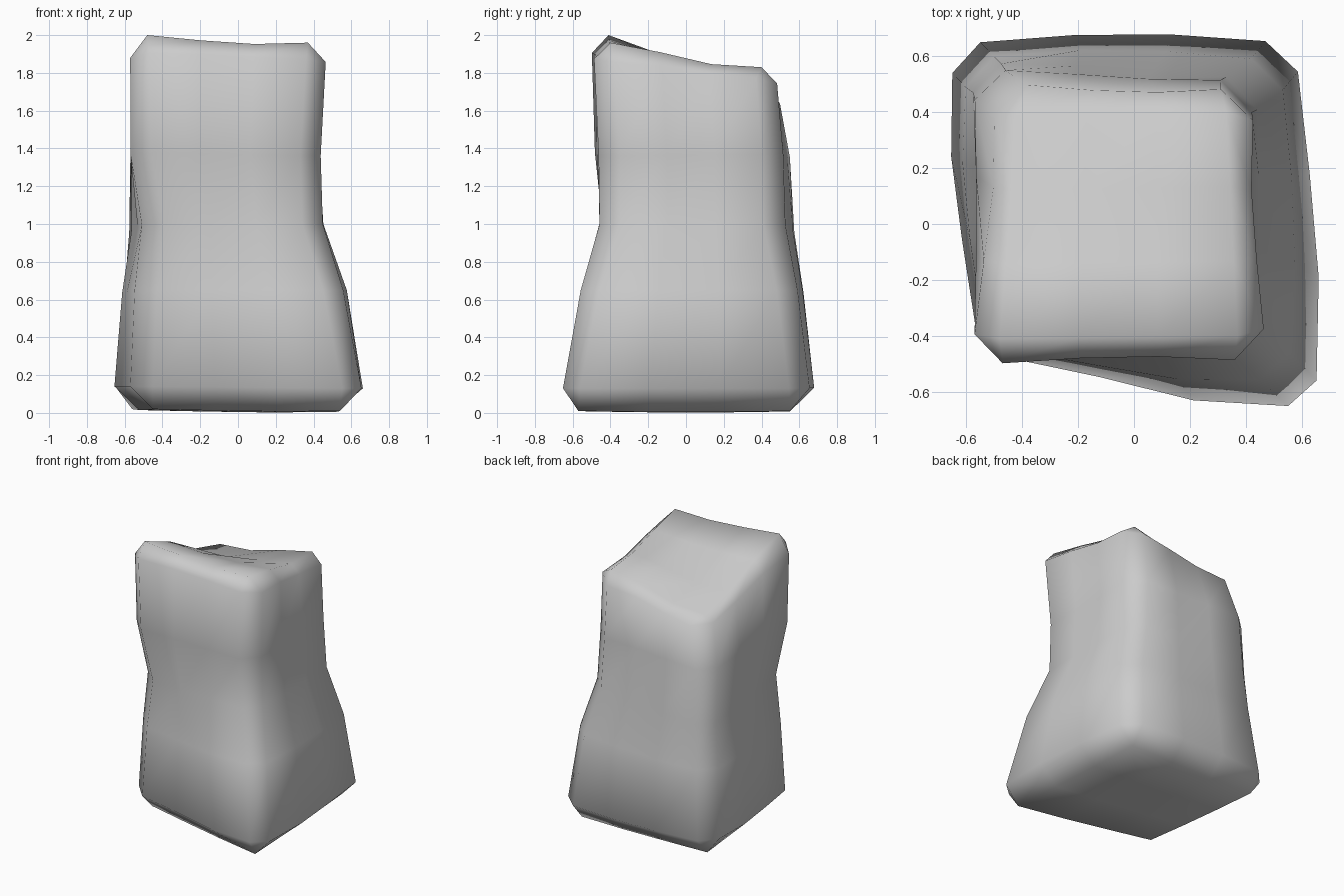
import bpy, bmesh
from mathutils import Vector

if "Cube" in bpy.data.objects:
    bpy.data.objects.remove(bpy.data.objects["Cube"])

C = 0.11  # chamfer width along the edges
# Four upright edges, bottom to top, counter-clockwise from front left
EDGES = [
    [(-.56, -.46, .14), (-.54, -.44, .65), (-.50, -.44, 1.0), (-.57, -.485, 1.38), (-.58, -.50, 1.91)],
    [(.66, -.67, .13), (.56, -.57, .65), (.45, -.46, 1.0), (.44, -.46, 1.36), (.47, -.485, 1.87)],
    [(.58, .655, .13), (.53, .59, .65), (.44, .52, 1.0), (.42, .51, 1.37), (.42, .48, 1.76)],
    [(-.66, .65, .14), (-.61, .60, .63), (-.585, .58, .95), (-.57, .555, 1.35), (-.49, .50, 1.62)],
]
BULGE = [.025, .025, .005, -.005, -.015]
TOP = [(-.48, -.41, 2.0), (.37, -.40, 1.96), (.33, .40, 1.83), (-.42, .39, 1.69)]
BOTTOM = [(-.45, -.36, .02), (.54, -.57, .01), (.47, .55, .01), (-.56, .55, .02)]


def ease(t):
    return t * t * (3 - 2 * t)


bm = bmesh.new()


def ring(level):
    """Closed ring of four sides, four points each, with chamfered corners."""
    pts = []
    for k in range(4):
        a, b = Vector(EDGES[k][level]), Vector(EDGES[(k + 1) % 4][level])
        d = (b - a).normalized()
        out = Vector((d.y, -d.x, 0))
        a, b = a + d * C, b - d * C
        for i in range(4):
            p = a.lerp(b, ease(i / 3))
            if i in (1, 2):
                # keep points evenly spaced along the side, eased across it
                q = a.lerp(b, i / 3)
                if k % 2:
                    p.y = q.y
                else:
                    p.x = q.x
                p += out * BULGE[level]
            pts.append(bm.verts.new(p))
    return pts


def cap(corners, outer, sag):
    """4 x 4 patch closing one end, stitched to the outer ring."""
    c = [Vector(p) for p in corners]
    g = {}
    for i in range(4):
        for j in range(4):
            u, v = i / 3, j / 3
            p = c[0].lerp(c[1], u).lerp(c[3].lerp(c[2], u), v)
            eu, ev = ease(u), ease(v)
            p.z = c[0].lerp(c[1], eu).lerp(c[3].lerp(c[2], eu), ev).z
            p.z -= sag * ((i in (1, 2)) + (j in (1, 2))) / 2
            g[i, j] = bm.verts.new(p)
    for i in range(3):
        for j in range(3):
            bm.faces.new((g[i, j], g[i + 1, j], g[i + 1, j + 1], g[i, j + 1]))
    sides = [[g[i, 0] for i in range(4)], [g[3, i] for i in range(4)],
             [g[3 - i, 3] for i in range(4)], [g[0, 3 - i] for i in range(4)]]
    for k in range(4):
        o = outer[4 * k:4 * k + 4]
        for i in range(3):
            bm.faces.new((o[i], o[i + 1], sides[k][i + 1], sides[k][i]))
        bm.faces.new((o[3], outer[(4 * k + 4) % 16], sides[k][3]))


# Side walls
rings = [ring(n) for n in range(5)]
for lo, hi in zip(rings, rings[1:]):
    for i in range(16):
        j = (i + 1) % 16
        bm.faces.new((lo[i], lo[j], hi[j], hi[i]))
# Uneven top and nearly flat underside
cap(TOP, rings[-1], .035)
cap(BOTTOM, rings[0], .01)
bmesh.ops.recalc_face_normals(bm, faces=bm.faces)

# Worn stone pillar
mesh = bpy.data.meshes.new("stone_pillar")
bm.to_mesh(mesh)
bm.free()
for f in mesh.polygons:
    f.use_smooth = True
stone = bpy.data.objects.new("stone_pillar", mesh)
bpy.context.collection.objects.link(stone)
